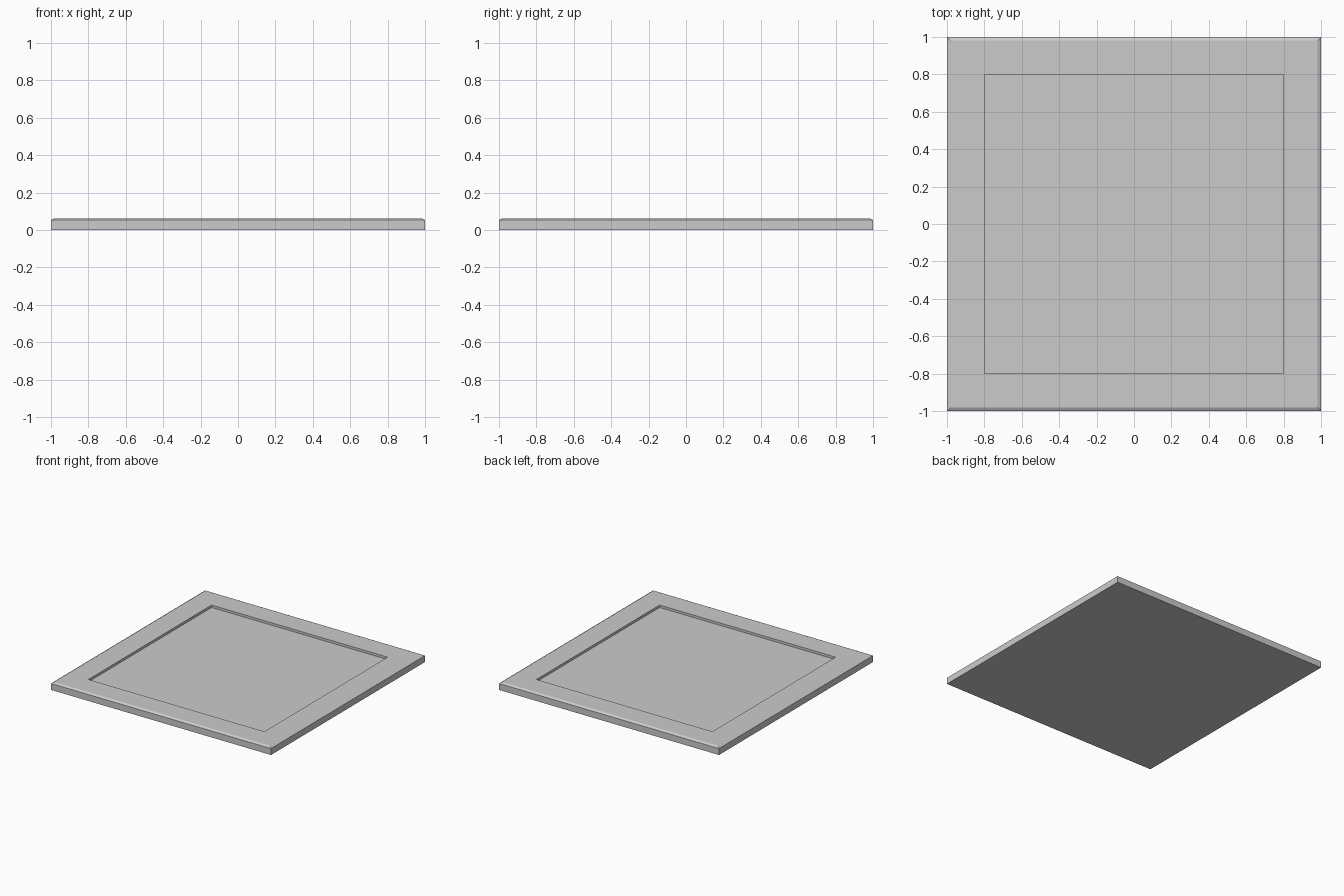
import bpy, bmesh

if "Cube" in bpy.data.objects:
    bpy.data.objects.remove(bpy.data.objects["Cube"])

HALF = 1.0          # half width of the slab
EDGE_Z = 0.053      # height of the straight side
TOP_Z = 0.063       # height of the rim
CHAMFER = 0.018     # horizontal width of the rim chamfer
RECESS = 0.8        # half width of the sunken panel
FLOOR_Z = 0.043     # height of the sunken panel


def stacked_squares(name, rings):
    """Join square rings (half width, z) into one closed solid."""
    bm = bmesh.new()
    loops = [[bm.verts.new((sx * h, sy * h, z))
              for sx, sy in ((-1, -1), (1, -1), (1, 1), (-1, 1))]
             for h, z in rings]
    for a, b in zip(loops, loops[1:]):
        for i in range(4):
            j = (i + 1) % 4
            bm.faces.new((a[i], a[j], b[j], b[i]))
    bm.faces.new(loops[0][::-1])
    bm.faces.new(loops[-1])
    bmesh.ops.recalc_face_normals(bm, faces=bm.faces)
    mesh = bpy.data.meshes.new(name)
    bm.to_mesh(mesh)
    bm.free()
    obj = bpy.data.objects.new(name, mesh)
    bpy.context.collection.objects.link(obj)
    return obj


# Slab: straight sides, chamfered rim, shallow sunken panel
stacked_squares("recessed_tile", [
    (HALF, 0), (HALF, EDGE_Z), (HALF - CHAMFER, TOP_Z),
    (RECESS, TOP_Z), (RECESS, FLOOR_Z)])
